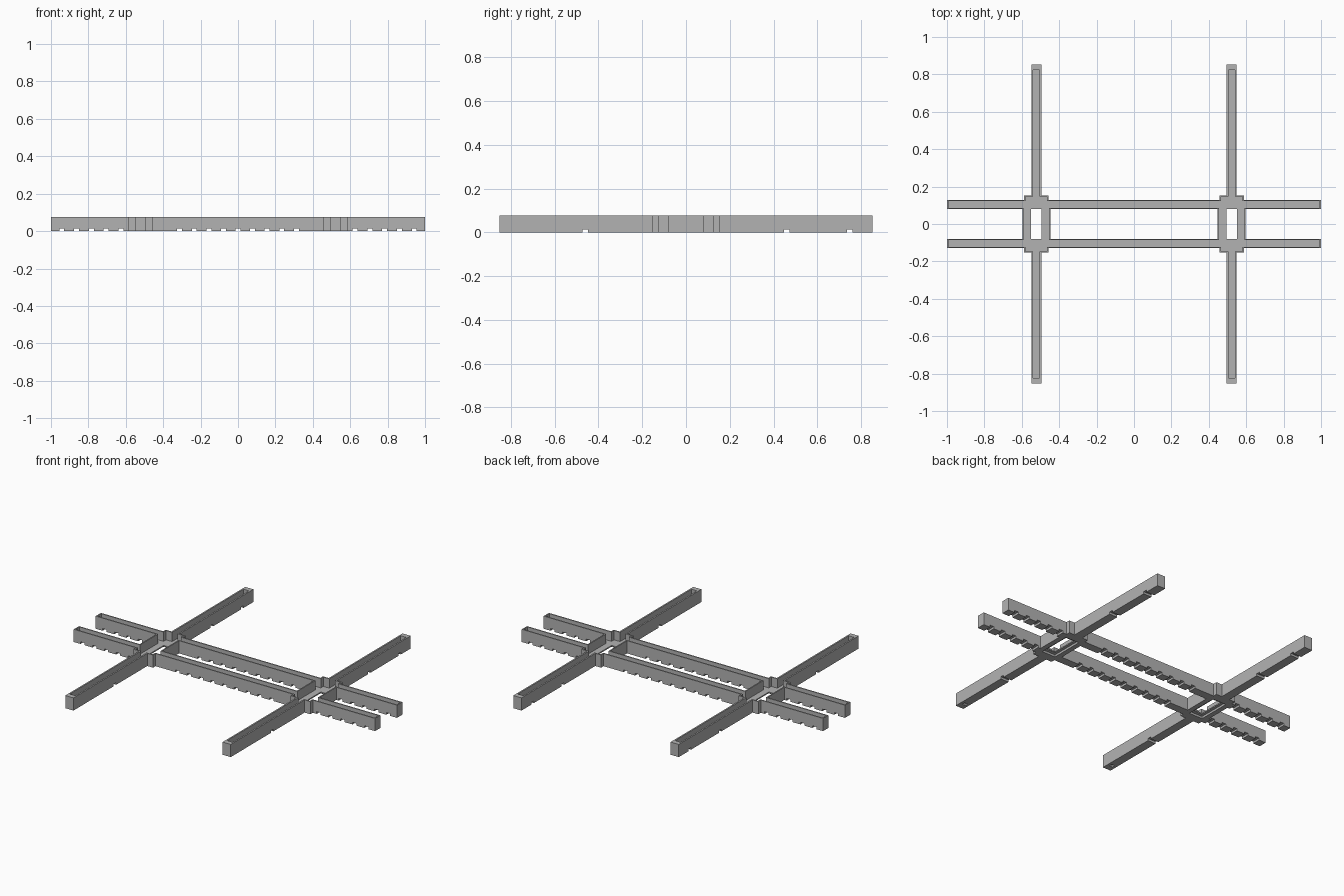
import bpy, bmesh
from mathutils import Matrix, Vector

if "Cube" in bpy.data.objects:
    bpy.data.objects.remove(bpy.data.objects["Cube"])

TOP, FLOOR, NOTCH = 0.076, 0.02, 0.013
OPEN = TOP + 0.03           # cutters rise above the rim
HUB_X, RAIL_Y = 0.522, 0.104
END_X, END_Y = 1.0, 0.853


def span(center, half):
    return (center - half, center + half)


def box_object(name, ranges):
    """A box object filling the given x, y and z ranges."""
    mid = Vector([(a + b) / 2 for a, b in ranges])
    size = Vector([b - a for a, b in ranges])
    bm = bmesh.new()
    bmesh.ops.create_cube(bm, size=1, matrix=Matrix.Translation(mid) @ Matrix.Diagonal(size).to_4x4())
    mesh = bpy.data.meshes.new(name)
    bm.to_mesh(mesh)
    bm.free()
    obj = bpy.data.objects.new(name, mesh)
    bpy.context.collection.objects.link(obj)
    return obj


def boolean(target, boxes, operation):
    """Combine the target with the boxes one after another, then drop the helpers."""
    bpy.context.view_layer.objects.active = target
    for box in boxes:
        helper = box_object("cutter", box)
        helper.hide_render = True
        mod = target.modifiers.new("cut", 'BOOLEAN')
        mod.operation, mod.solver, mod.object = operation, 'EXACT', helper
        bpy.ops.object.modifier_apply(modifier=mod.name)
        bpy.data.objects.remove(helper)


full, inside, under = (0, TOP), (FLOOR, OPEN), (-0.02, NOTCH)
solids, hollows, holes = [], [], []

# Two long rails with thin-walled open channels
for side in (-1, 1):
    y = side * RAIL_Y
    solids.append((span(0, END_X), span(y, 0.025), full))
    hollows.append((span(0, END_X - 0.007), span(y, 0.018), inside))

for side in (-1, 1):
    x = side * HUB_X
    # Cross arms with thicker walls and ends
    solids.append((span(x, 0.027), span(0, END_Y), full))
    hollows.append((span(x, 0.018), span(0, END_Y - 0.03), inside))
    # Stepped hubs with a floor opening and a shallow recess underneath
    solids.append((span(x, 0.075), span(0, 0.12), full))
    solids.append((span(x, 0.065), span(0, 0.153), full))
    hollows.append((span(x, 0.068), span(0, 0.115), inside))
    hollows.append((span(x, 0.058), span(0, 0.146), inside))
    holes.append((span(x, 0.028), span(0, 0.08), (-0.02, OPEN)))
    holes.append((span(x, 0.045), span(0, 0.1), under))
    # Small hole at the front end of each arm
    holes.append((span(x, 0.01), span(-END_Y + 0.045, 0.01), under))

# Notches across the undersides of the rails and arms
rail_notches = [0.078 * i for i in range(-4, 5)]
rail_notches += [s * (0.626 + 0.079 * i) for s in (-1, 1) for i in range(5)]
for x in rail_notches:
    holes.append((span(x, 0.013), span(0, 0.2), under))
for y in (-0.46, 0.46, 0.748):
    holes.append((span(0, 0.7), span(y, 0.012), under))

frame = box_object("channel_frame", solids[0])
boolean(frame, solids[1:], 'UNION')
boolean(frame, hollows + holes, 'DIFFERENCE')

# Merge coplanar pieces into clean flat faces
bm = bmesh.new()
bm.from_mesh(frame.data)
bmesh.ops.remove_doubles(bm, verts=bm.verts, dist=0.0001)
bmesh.ops.dissolve_limit(bm, angle_limit=0.01, verts=bm.verts, edges=bm.edges)
bm.to_mesh(frame.data)
bm.free()

# Plain grey finish
grey = bpy.data.materials.new("plain_grey")
grey.use_nodes = True
colour = (0.45, 0.45, 0.45, 1)
grey.diffuse_color = colour
grey.node_tree.nodes["Principled BSDF"].inputs["Base Color"].default_value = colour
frame.data.materials.clear()
frame.data.materials.append(grey)
for face in frame.data.polygons:
    face.material_index = 0
    face.use_smooth = False
